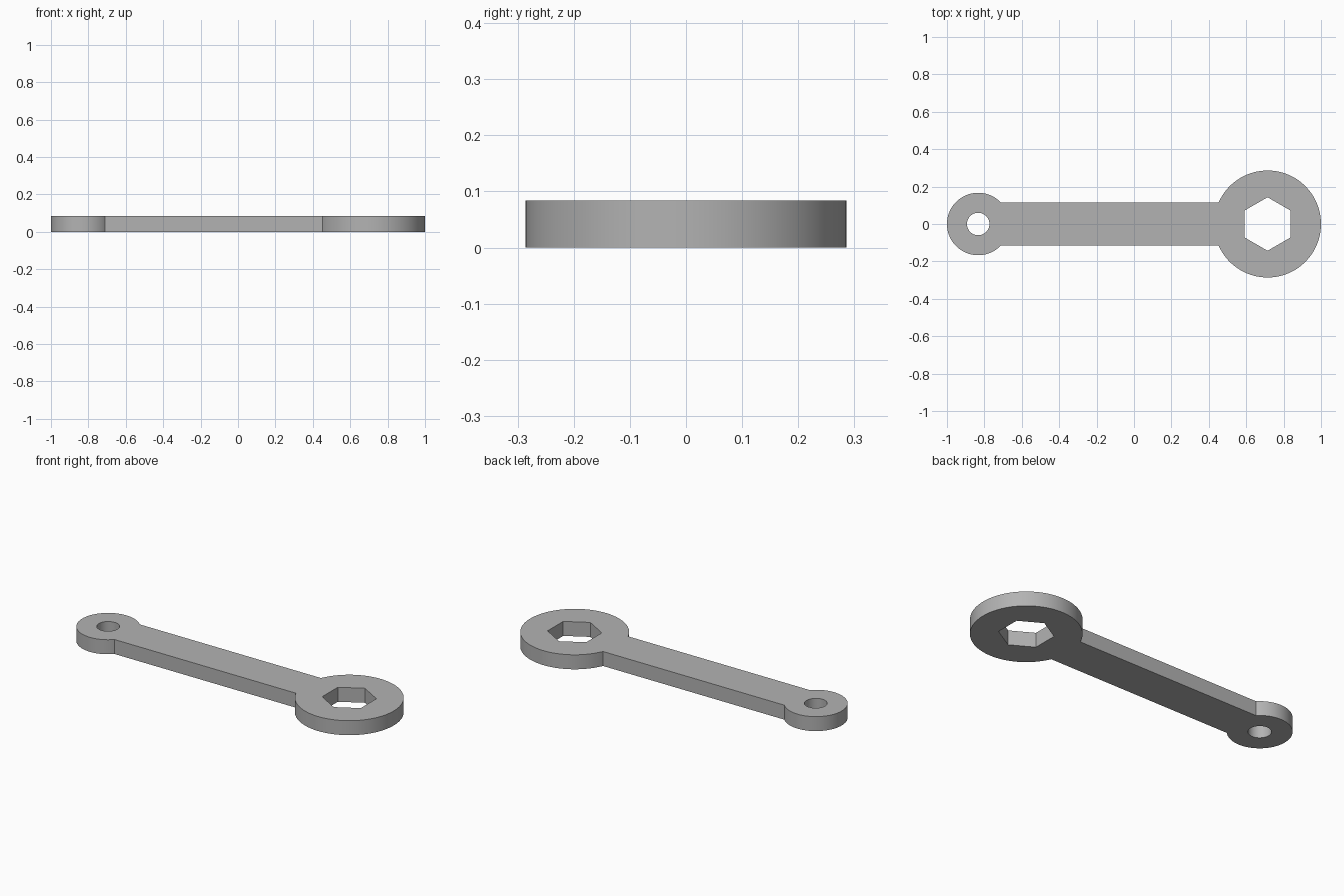
import bpy, bmesh
from math import asin, cos, sin, pi, tau, radians

cube = bpy.data.objects.get("Cube")
if cube:
    bpy.data.objects.remove(cube, do_unlink=True)

THICKNESS = 0.084
HALF_WIDTH = 0.115            # half the handle width
BIG_X, BIG_R = 0.714, 0.286   # hexagon end
SMALL_X, SMALL_R = -0.833, 0.167  # hanging end
HEX_R, HOLE_R = 0.143, 0.06


def arc(cx, r, start, end, steps):
    """Points along an arc centred on the handle axis, both ends included."""
    angles = [start + (end - start) * i / steps for i in range(steps + 1)]
    return [(cx + r * cos(a), r * sin(a), 0) for a in angles]


def add_loop(bm, points):
    verts = [bm.verts.new(p) for p in points]
    for a, b in zip(verts, verts[1:] + verts[:1]):
        bm.edges.new((a, b))


# Steel colour
steel = bpy.data.materials.new("steel_grey")
steel.use_nodes = True
colour = (0.45, 0.45, 0.45, 1)
steel.diffuse_color = colour
steel.node_tree.nodes["Principled BSDF"].inputs["Base Color"].default_value = colour

# Outline: two round ends joined by the straight handle
big = asin(HALF_WIDTH / BIG_R)
small = asin(HALF_WIDTH / SMALL_R)
bm = bmesh.new()
add_loop(bm, arc(BIG_X, BIG_R, big - pi, pi - big, 80)
         + arc(SMALL_X, SMALL_R, small, tau - small, 64))

# Hexagonal socket and round hanging hole
add_loop(bm, arc(BIG_X, HEX_R, pi / 2, pi / 2 + tau, 6)[:-1])
add_loop(bm, arc(SMALL_X, HOLE_R, 0, tau, 48)[:-1])

# Fill the plate around the holes and give it thickness
bmesh.ops.triangle_fill(bm, edges=bm.edges[:], use_beauty=True)
top = bmesh.ops.extrude_face_region(bm, geom=bm.faces[:], use_keep_orig=True)["geom"]
bmesh.ops.translate(bm, vec=(0, 0, THICKNESS),
                    verts=[v for v in top if isinstance(v, bmesh.types.BMVert)])
bmesh.ops.recalc_face_normals(bm, faces=bm.faces[:])

mesh = bpy.data.meshes.new("wrench_body")
bm.to_mesh(mesh)
bm.free()
mesh.materials.append(steel)
body = bpy.data.objects.new("wrench_body", mesh)
bpy.context.collection.objects.link(body)

# Smooth the round walls, keep rims and hexagon corners sharp
bpy.ops.object.select_all(action="DESELECT")
body.select_set(True)
bpy.context.view_layer.objects.active = body
bpy.ops.object.shade_smooth_by_angle(angle=radians(20))
